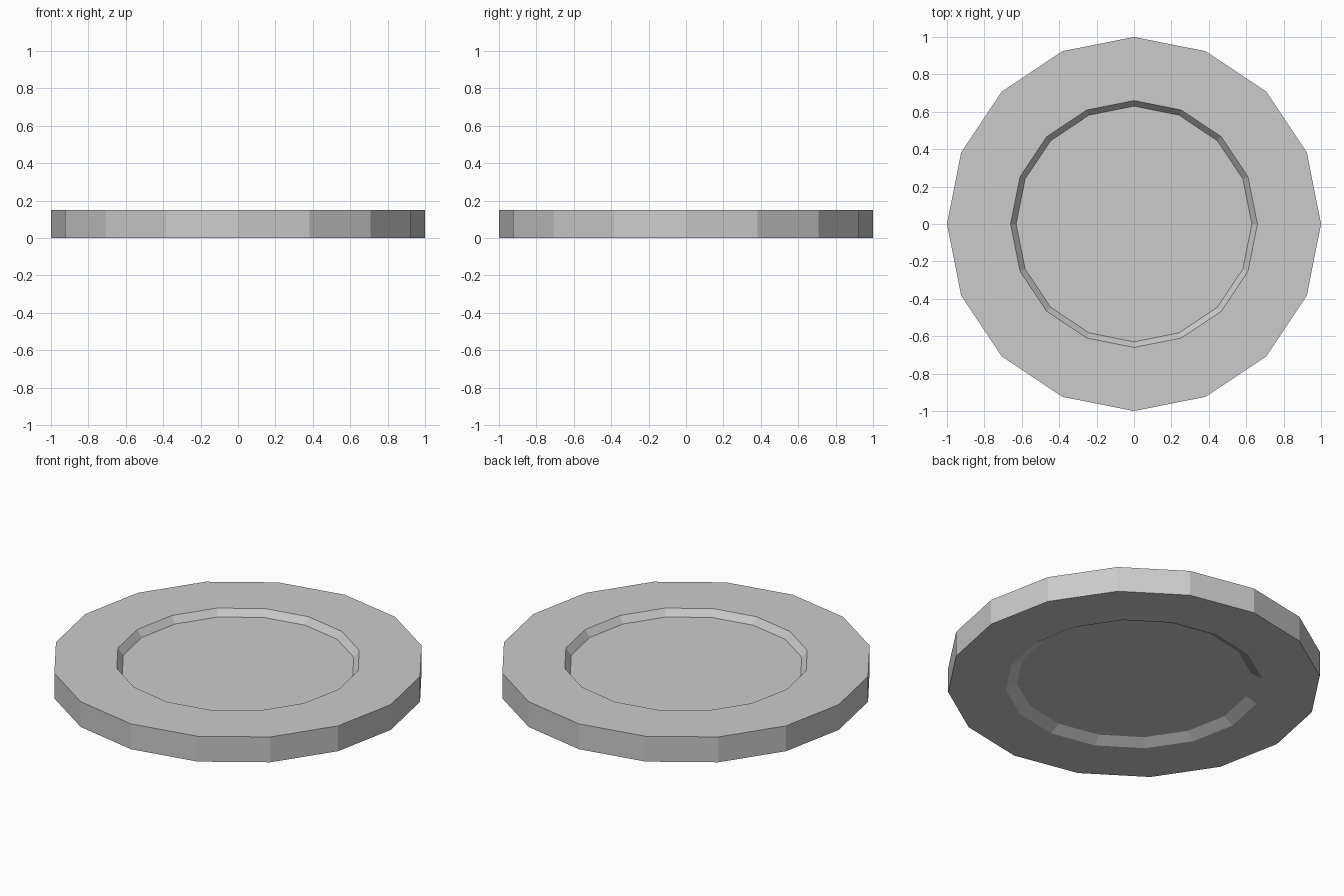
import bpy, bmesh
from math import cos, sin, tau

if "Cube" in bpy.data.objects:
    bpy.data.objects.remove(bpy.data.objects["Cube"])

SIDES = 16

# Closed half-section (radius, z), from underside centre panel round to top panel
profile = [(0.63, 0.034), (0.69, 0.0), (1.0, 0.0),
           (1.0, 0.15), (0.66, 0.15), (0.63, 0.111)]

bm = bmesh.new()
rings = [[bm.verts.new((r * cos(tau * i / SIDES), r * sin(tau * i / SIDES), z))
          for i in range(SIDES)] for r, z in profile]

# Sloped recess walls, flat faces and rim
for lower, upper in zip(rings, rings[1:]):
    for i in range(SIDES):
        j = (i + 1) % SIDES
        bm.faces.new((lower[i], lower[j], upper[j], upper[i]))

# Recessed panels below and above
bm.faces.new(rings[0][::-1])
bm.faces.new(rings[-1])
bmesh.ops.recalc_face_normals(bm, faces=bm.faces)

mesh = bpy.data.meshes.new("recessed_disc")
bm.to_mesh(mesh)
bm.free()
disc = bpy.data.objects.new("recessed_disc", mesh)
bpy.context.collection.objects.link(disc)
